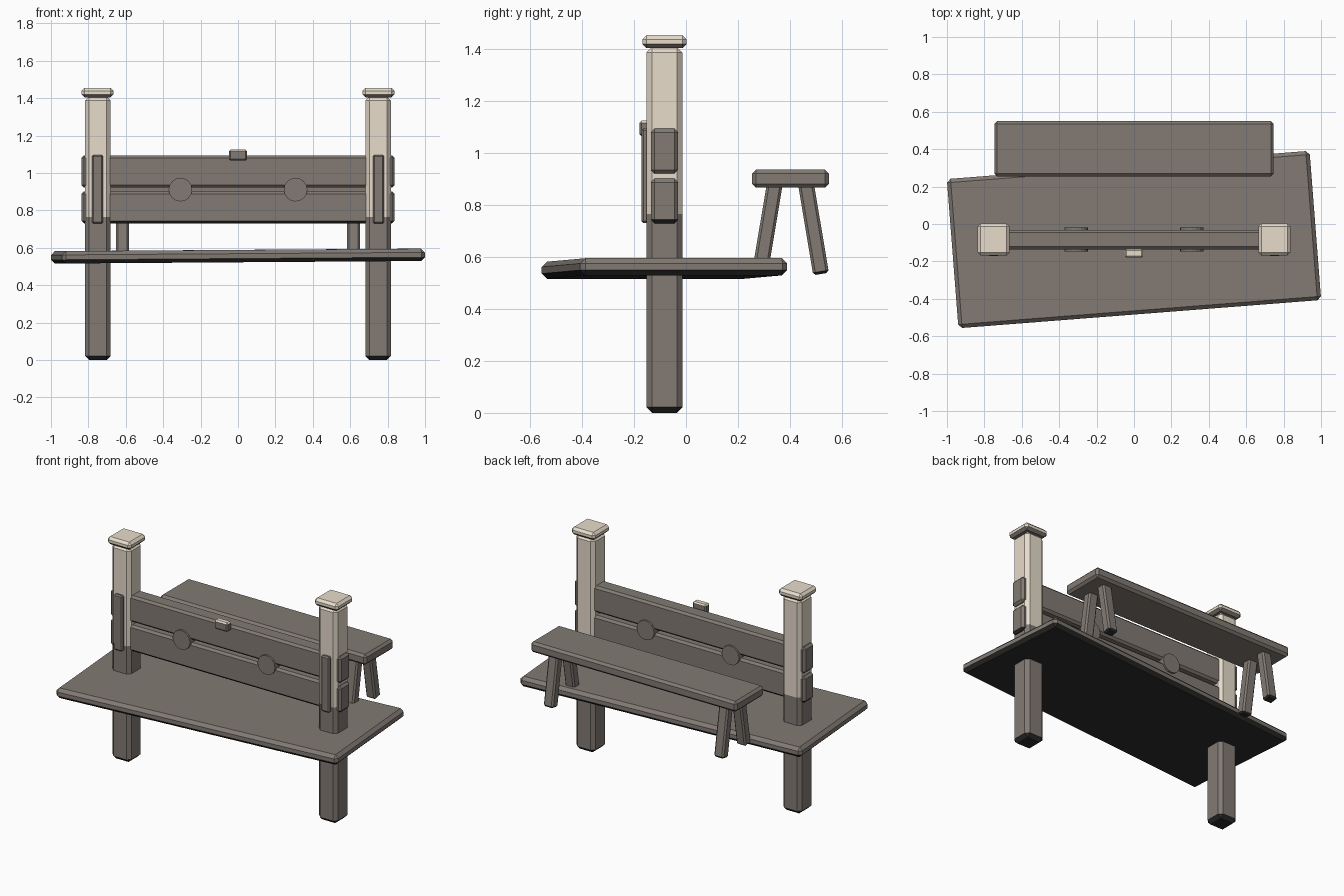
import bpy, bmesh
from math import radians
from mathutils import Matrix

if "Cube" in bpy.data.objects:
    bpy.data.objects.remove(bpy.data.objects["Cube"])


def material(name, rgb):
    m = bpy.data.materials.new(name)
    m.diffuse_color = (*rgb, 1.0)
    m.use_nodes = True
    m.node_tree.nodes["Principled BSDF"].inputs["Base Color"].default_value = m.diffuse_color
    return m


DARK = material("dark wood", (0.223, 0.195, 0.173))
LIGHT = material("pale wood", (0.80, 0.715, 0.595))
BLACK = material("black underside", (0.028, 0.027, 0.026))


def finish(name, bm, loc, rot=(0, 0, 0), mats=(DARK,)):
    me = bpy.data.meshes.new(name)
    bm.to_mesh(me)
    bm.free()
    for m in mats:
        me.materials.append(m)
    ob = bpy.data.objects.new(name, me)
    ob.location = loc
    ob.rotation_euler = [radians(a) for a in rot]
    bpy.context.collection.objects.link(ob)
    return ob


def chamfered(size, bevel):
    bm = bmesh.new()
    bmesh.ops.create_cube(bm, size=1)
    bmesh.ops.scale(bm, vec=size, verts=bm.verts)
    bmesh.ops.bevel(bm, geom=bm.edges[:], offset=bevel, segments=1,
                    profile=0.5, affect='EDGES')
    bmesh.ops.recalc_face_normals(bm, faces=bm.faces)
    return bm


def box(name, loc, size, bevel, mat=DARK, rot=(0, 0, 0), under=None):
    """Chamfered box; faces turned downwards may get a second colour."""
    bm = chamfered(size, bevel)
    if under:
        for f in bm.faces:
            f.material_index = int(f.normal.z < -0.3)
    return finish(name, bm, loc, rot, (mat, under) if under else (mat,))


Y = -0.083  # line of posts and planks

# Platform, slightly turned and tilted
box("platform", (0, -0.083, 0.556), (1.945, 0.80, 0.066), 0.02, DARK,
    (0, -0.4, 4.45), BLACK)

for side, s in (("left", -1), ("right", 1)):
    # Post: black foot, dark below, pale above
    bm = chamfered((0.137, 0.139, 1.41), 0.022)
    cut = 0.766 - 0.705
    bmesh.ops.bisect_plane(bm, geom=bm.verts[:] + bm.edges[:] + bm.faces[:],
                           plane_co=(0, 0, cut), plane_no=(0, 0, 1))
    for f in bm.faces:
        f.normal_update()
        f.material_index = 2 if f.normal.z < -0.3 else int(f.calc_center_median().z > cut)
    finish(side + "_post", bm, (0.749 * s, Y, 0.705), mats=(DARK, LIGHT, BLACK))

    # Post cap
    box(side + "_post_cap", (0.751 * s, Y, 1.43), (0.171, 0.171, 0.05), 0.016,
        LIGHT, under=DARK)

    # Strap on the front of the post
    box(side + "_strap", (0.751 * s, Y - 0.074, 0.913), (0.061, 0.03, 0.365), 0.008)

    # Hand hole disc through the planks
    bm = bmesh.new()
    bmesh.ops.create_cone(bm, cap_ends=True, segments=16, radius1=0.063,
                          radius2=0.063, depth=0.128,
                          matrix=Matrix.Rotation(radians(90), 4, 'X'))
    bmesh.ops.recalc_face_normals(bm, faces=bm.faces)
    finish(side + "_hole_disc", bm, (0.308 * s, Y, 0.911))

    # Splayed bench legs
    for end, e in (("front", -1), ("back", 1)):
        box(f"bench_{side}_{end}_leg", (0.618 * s, 0.402 + 0.088 * e, 0.715),
            (0.069, 0.061, 0.365), 0.01, DARK, (9.5 * e, 0, 0), BLACK)

# Planks passing through the posts
box("upper_plank", (0, Y, 1.008), (1.674, 0.104, 0.173), 0.014)
box("lower_plank", (0, Y, 0.816), (1.674, 0.104, 0.172), 0.014, under=BLACK)

# Latch with pale top
bm = chamfered((0.097, 0.046, 0.06), 0.009)
for f in bm.faces:
    f.material_index = int(f.normal.z > 0.3)
finish("latch", bm, (0, -0.157, 1.096), mats=(DARK, LIGHT))

# Bench seat
box("bench_seat", (0, 0.402, 0.902), (1.494, 0.296, 0.069), 0.015)
